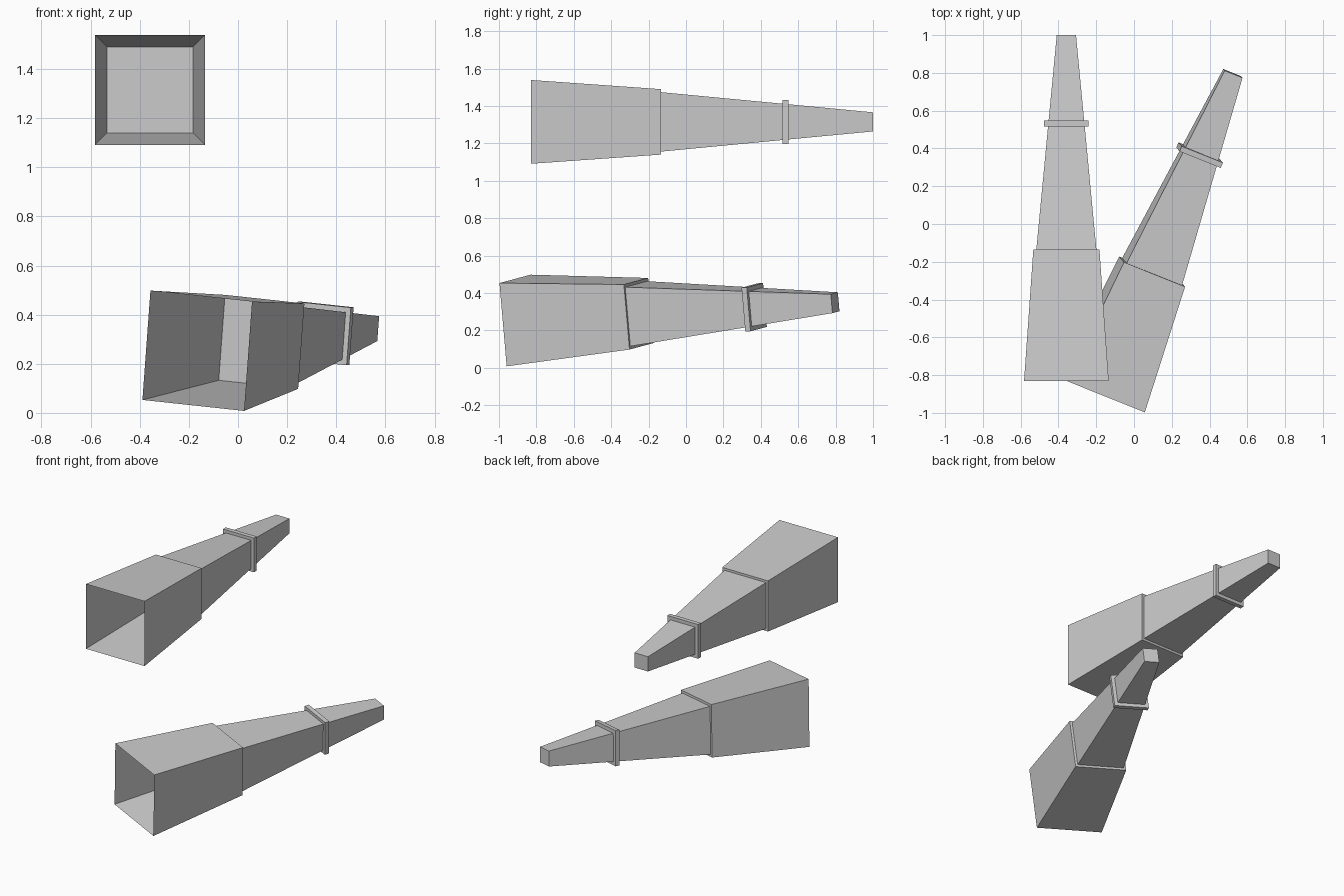
import bpy, bmesh
from mathutils import Matrix, Vector

if "Cube" in bpy.data.objects:
    bpy.data.objects.remove(bpy.data.objects["Cube"])


def square_frustum(name, y0, half0, y1, half1, matrix, open_front=False):
    """Square section tapering along local y, from half0 to half1."""
    bm = bmesh.new()
    rings = []
    for y, h in ((y0, half0), (y1, half1)):
        rings.append([bm.verts.new((sx * h, y, sz * h))
                      for sx, sz in ((-1, -1), (1, -1), (1, 1), (-1, 1))])
    front, back = rings
    for i in range(4):
        j = (i + 1) % 4
        bm.faces.new((front[i], front[j], back[j], back[i]))
    bm.faces.new(back[::-1])
    if not open_front:
        bm.faces.new(front)
    mesh = bpy.data.meshes.new(name)
    bm.to_mesh(mesh)
    bm.free()
    obj = bpy.data.objects.new(name, mesh)
    bpy.context.collection.objects.link(obj)
    obj.matrix_world = matrix
    return obj


def horn(prefix, matrix):
    # wide mouth, open at the front and closed at the step
    square_frustum(prefix + "_mouth", 0, 0.224, 0.695, 0.175, matrix, open_front=True)
    # long tapering barrel
    square_frustum(prefix + "_barrel", 0.695, 0.159, 1.83, 0.051, matrix)
    # thin square collar around the barrel
    square_frustum(prefix + "_collar", 1.347, 0.118, 1.377, 0.118, matrix)


# upper horn points straight back
horn("upper_horn", Matrix.Translation((-0.358, -0.83, 1.315)))

# lower horn is turned and slightly tilted
axis = Vector((0.377, 0.925, 0.052)).normalized()
side = Vector((0.92, -0.377, -0.1))
side = (side - axis * side.dot(axis)).normalized()
up = side.cross(axis)
turn = Matrix((side, axis, up)).transposed().to_4x4()
horn("lower_horn", Matrix.Translation((-0.166, -0.895, 0.253)) @ turn)
